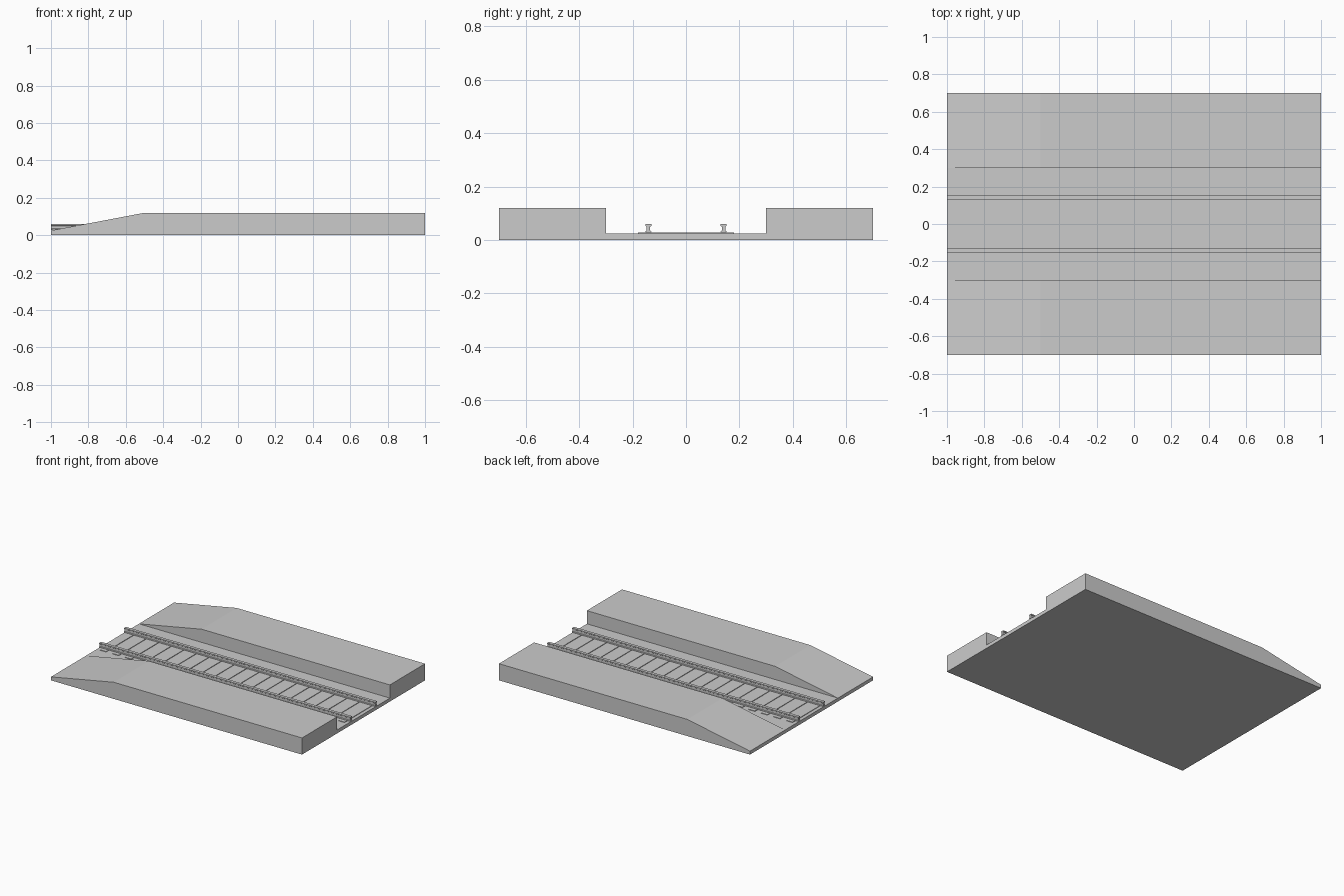
import bpy, bmesh
from mathutils import Vector

if "Cube" in bpy.data.objects:
    bpy.data.objects.remove(bpy.data.objects["Cube"])


def extrude(name, profile, axis_vec):
    """Extrude a closed 3D outline along a vector into a solid."""
    bm = bmesh.new()
    face = bm.faces.new([bm.verts.new(p) for p in profile])
    new = bmesh.ops.extrude_face_region(bm, geom=[face])["geom"]
    bmesh.ops.translate(bm, verts=[v for v in new if isinstance(v, bmesh.types.BMVert)],
                        vec=Vector(axis_vec))
    bmesh.ops.recalc_face_normals(bm, faces=bm.faces)
    mesh = bpy.data.meshes.new(name)
    bm.to_mesh(mesh)
    bm.free()
    obj = bpy.data.objects.new(name, mesh)
    bpy.context.collection.objects.link(obj)
    return obj


def box(name, x0, x1, y0, y1, z0, z1):
    return extrude(name, [(x0, y0, z0), (x1, y0, z0), (x1, y1, z0), (x0, y1, z0)],
                   (0, 0, z1 - z0))


BASE = 0.025      # top of the ground slab
SLEEPER = 0.029   # top of the sleepers

# Ground slab
box("ground_slab", -1, 1, -0.7, 0.7, 0, BASE)

# Sleepers
for i in range(20):
    x = -0.95 + i * 0.1
    box(f"sleeper_{i + 1}", x - 0.025, x + 0.025, -0.18, 0.18, BASE, SLEEPER)

# Half of the rail section: foot, web, head
half = [(0.011, SLEEPER), (0.011, 0.032), (0.007, 0.035),
        (0.007, 0.050), (0.011, 0.053), (0.011, 0.060)]
section = half + [(-y, z) for y, z in reversed(half)]

for side, s in (("front", -1), ("back", 1)):
    # Platform with a ramp at the left end
    ramp = [(-1, BASE), (1, BASE), (1, 0.12), (-0.5, 0.12)]
    extrude(f"platform_{side}", [(x, s * 0.3, z) for x, z in ramp], (0, s * 0.4, 0))
    # Rail
    extrude(f"rail_{side}", [(-1, s * 0.141 + y, z) for y, z in section], (2, 0, 0))
